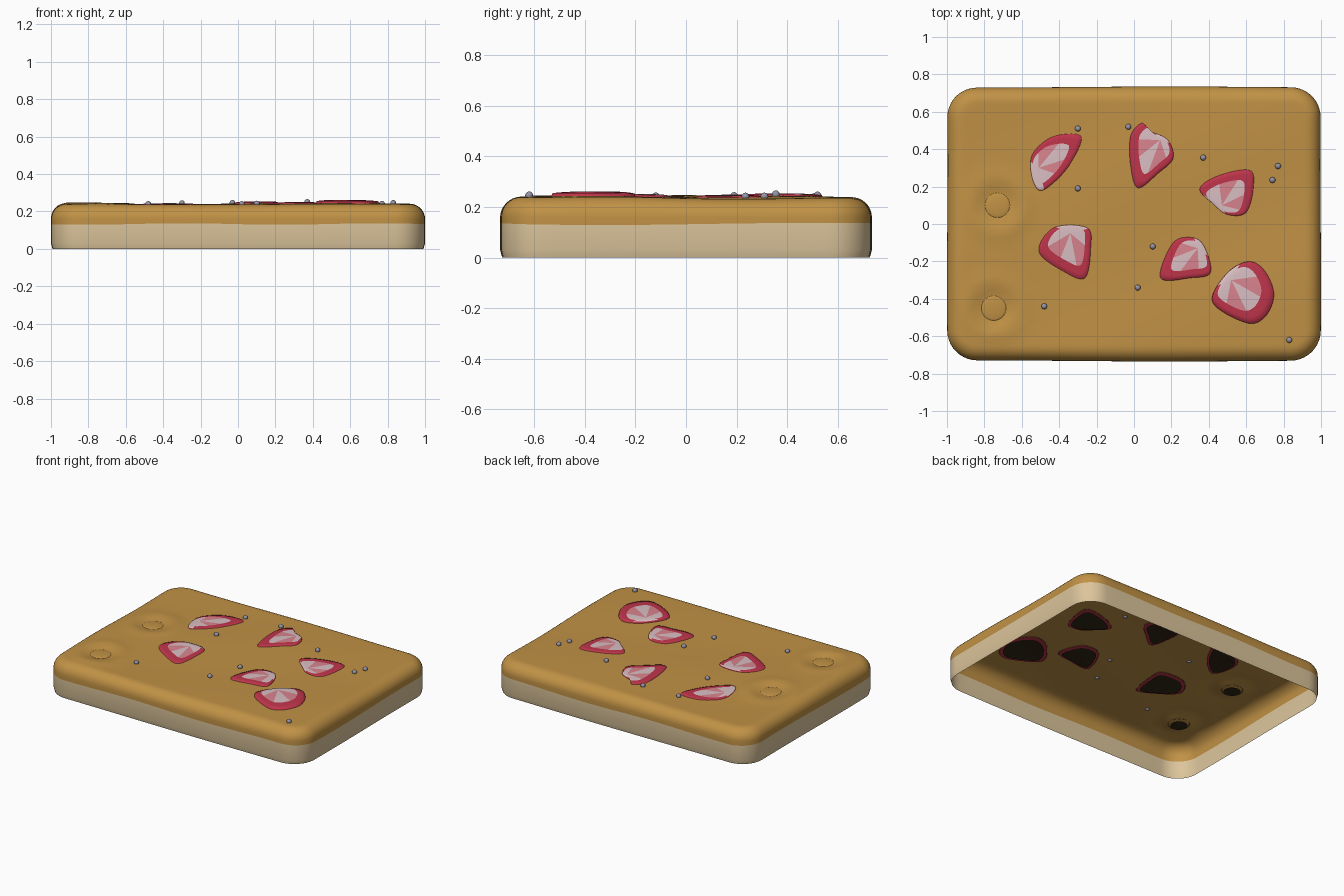
import bpy, bmesh, math
from mathutils import Vector

cube = bpy.data.objects.get("Cube")
if cube:
    bpy.data.objects.remove(cube)


def material(name, colour):
    m = bpy.data.materials.new(name)
    m.use_nodes = True
    m.diffuse_color = (*colour, 1)
    bsdf = next(n for n in m.node_tree.nodes if n.type == 'BSDF_PRINCIPLED')
    bsdf.inputs["Base Color"].default_value = (*colour, 1)
    return m


CRUST = material("golden crust", (0.53, 0.285, 0.06))
CREAM = material("pale sponge", (0.72, 0.56, 0.33))
RED = material("berry red", (0.52, 0.035, 0.07))
PINK = material("berry pink", (0.69, 0.23, 0.27))
PALE = material("berry pale", (0.70, 0.52, 0.55))
SILVER = material("silver grey", (0.31, 0.30, 0.38))
DARK = material("dark hollow", (0.03, 0.02, 0.007))

HALF_X, HALF_Y, CORNER = 1.0, 0.735, 0.16
DENTS = [Vector((-0.73, 0.10)), Vector((-0.75, -0.45))]


def surface(x, y):
    """Height of the gently uneven top crust."""
    z = 0.238 + 0.004 * math.sin(4 * x + 2 * y) + 0.003 * math.sin(7 * y - 3 * x)
    for d in DENTS:
        r = (Vector((x, y)) - d).length
        z += 0.007 * math.exp(-((r - 0.15) / 0.04) ** 2) - 0.012 * math.exp(-(r / 0.09) ** 4)
    return z


def finish(bm, name, mats):
    mesh = bpy.data.meshes.new(name)
    bm.normal_update()
    bm.to_mesh(mesh)
    bm.free()
    for m in mats:
        mesh.materials.append(m)
    for p in mesh.polygons:
        p.use_smooth = True
    obj = bpy.data.objects.new(name, mesh)
    bpy.context.collection.objects.link(obj)
    return obj


def loft(name, rings, mats, pick, centre):
    """Skin closed rings from outside to inside, ending in a centre point."""
    bm = bmesh.new()
    rows = [[bm.verts.new(p) for p in ring] for ring in rings]
    n = len(rows[0])
    for r in range(len(rows) - 1):
        for i in range(n):
            j = (i + 1) % n
            f = bm.faces.new((rows[r][i], rows[r][j], rows[r + 1][j], rows[r + 1][i]))
            f.material_index = pick(r, i)
    tip = bm.verts.new(centre)
    for i in range(n):
        f = bm.faces.new((rows[-1][i], rows[-1][(i + 1) % n], tip))
        f.material_index = pick(len(rows) - 1, i)
    return finish(bm, name, mats)


def rounded_rectangle(inset):
    radius = max(CORNER - inset, 0.04)
    cx, cy = HALF_X - inset - radius, HALF_Y - inset - radius
    pts = []
    corners = [(1, 1), (-1, 1), (-1, -1), (1, -1)]
    for k, (sx, sy) in enumerate(corners):
        for s in range(11):
            a = math.radians(90 * k + 9 * s)
            pts.append(Vector((sx * cx + radius * math.cos(a), sy * cy + radius * math.sin(a))))
        # straight run to the next corner
        nx, ny = corners[(k + 1) % 4]
        a = math.radians(90 * (k + 1))
        end = Vector((nx * cx + radius * math.cos(a), ny * cy + radius * math.sin(a)))
        start = pts[-1]
        pts += [start.lerp(end, s / 24) for s in range(1, 24)]
    return pts


# Cake: open-bottomed shell with rounded shoulders and an uneven top
def wobble(p):
    return Vector((p.x * (1 - 0.004 * (1 + math.sin(5 * p.y)) / 2),
                   p.y * (1 - 0.008 * (1 - math.sin(3 * p.x + 1)) / 2)))


rings = []
for inset, z in [(0.008, 0.004), (0.0, 0.03), (0.0, 0.133), (0.0, 0.16)]:
    wave = 0.004 if z == 0.133 else 0
    rings.append([(*wobble(p), z + wave * math.sin(6 * p.x + 4 * p.y)) for p in rounded_rectangle(inset)])
rings[0] = [(x, y, 0.0) for x, y, z in rings[0]]
for step in range(1, 9):
    a = math.radians(90 * step / 8)
    outline = [wobble(p) for p in rounded_rectangle(0.08 * (1 - math.cos(a)))]
    rings.append([(*p, 0.16 + (surface(*p) - 0.16) * math.sin(a)) for p in outline])
for k in range(35, 0, -1):
    inner = [p * k / 36 for p in outline]
    rings.append([(*p, surface(*p)) for p in inner])
loft("cake", rings, [CREAM, CRUST], lambda r, i: 0 if r < 2 else 1, (0, 0, surface(0, 0)))


# Small crust buttons sitting in the dents, hollow beneath
def patch(name, outline, centre, scales, height, mats, pick):
    rows = [[centre + (p - centre) * t for p in outline] for t in scales]
    rings = [[(*p, surface(*p) + height(t)) for p in row] for t, row in zip(scales, rows)]
    return loft(name, rings, mats, pick, (*centre, surface(*centre) + height(0)))


for n, d in enumerate(DENTS):
    for name, radius, low, high, mat in [("button", 0.07, -0.004, 0.010, CRUST),
                                         ("button_hollow", 0.055, -0.012, -0.012, DARK)]:
        circle = [d + radius * Vector((math.cos(a * math.pi / 16), math.sin(a * math.pi / 16)))
                  for a in range(32)]
        patch(f"{name}_{n + 1}", circle, d, [1, 0.93, 0.8, 0.5],
              lambda t: low + (high - low) * math.sqrt(1 - t * t), [mat], lambda r, i: 0)


# Strawberry slices: outline, core point, far point, lift
BERRIES = [
    ([(-.55, .27), (-.54, .38), (-.43, .47), (-.28, .47), (-.34, .32), (-.44, .21), (-.51, .18)],
     (-.51, .30), (-.33, .42), 0.007),
    ([(.04, .54), (.08, .50), (.18, .45), (.21, .35), (.13, .27), (.02, .19), (-.02, .31), (-.02, .47)],
     (.14, .45), (.01, .27), 0.010),
    ([(.35, .19), (.45, .26), (.62, .29), (.64, .19), (.60, .06), (.50, .05), (.42, .11)],
     (.47, .10), (.62, .23), 0.008),
    ([(-.43, -.02), (-.25, -.02), (-.23, -.13), (-.26, -.29), (-.37, -.26), (-.51, -.15)],
     (-.34, -.05), (-.36, -.27), 0.008),
    ([(.20, -.11), (.29, -.07), (.37, -.11), (.41, -.26), (.30, -.29), (.14, -.29)],
     (.34, -.13), (.17, -.26), 0.012),
    ([(.49, -.27), (.61, -.20), (.70, -.25), (.75, -.38), (.70, -.50), (.60, -.53), (.42, -.42)],
     (.52, -.30), (.67, -.46), 0.018),
]


def smooth_loop(points, steps=14):
    pts = [Vector(p) for p in points]
    n, out = len(pts), []
    for i in range(n):
        a, b, c, d = (pts[(i + k) % n] for k in (-1, 0, 1, 2))
        for s in range(steps):
            t = s / steps
            out.append(0.5 * (2 * b + (c - a) * t + (2 * a - 5 * b + 4 * c - d) * t * t
                              + (3 * b - a - 3 * c + d) * t ** 3))
    return out


for n, (points, core, far, lift) in enumerate(BERRIES):
    outline = smooth_loop(points)
    core = Vector(core)
    axis = Vector(far) - core
    scales = [1, 0.97, 0.85, 0.7, 0.45, 0.2]

    # red outer band, striped flesh fanning out from the core
    def flesh(r, i):
        mid = (outline[i] + outline[(i + 1) % len(outline)]) / 2 - core
        angle = abs(axis.angle(mid))
        if r < 3 and (angle < 1.9 or r < 1):
            return 0
        return 1 if 0.28 < angle < 0.95 else 2

    patch(f"berry_slice_{n + 1}", outline, core, scales,
          lambda t: lift * (1 - 0.4 * t ** 3) if t < 1 else -0.004, [RED, PINK, PALE], flesh)

    # underside of the slice and its hollow
    middle = sum(outline, Vector((0, 0))) / len(outline)
    patch(f"berry_underside_{n + 1}", outline, middle, [0.98, 0.6, 0.3],
          lambda t: -0.006, [RED], lambda r, i: 0)
    patch(f"berry_hollow_{n + 1}", outline, middle, [0.84, 0.5, 0.25],
          lambda t: -0.011, [DARK], lambda r, i: 0)


# Silver sugar beads
BEADS = [(-.30, .51), (-.03, .52), (.37, .355), (.77, .31), (.74, .235),
         (-.30, .19), (.10, -.12), (.02, -.34), (-.48, -.44), (.83, -.62)]
for n, (x, y) in enumerate(BEADS):
    bm = bmesh.new()
    bmesh.ops.create_icosphere(bm, subdivisions=2, radius=0.016)
    bead = finish(bm, f"sugar_bead_{n + 1}", [SILVER])
    bead.location = (x, y, surface(x, y) + 0.006)
